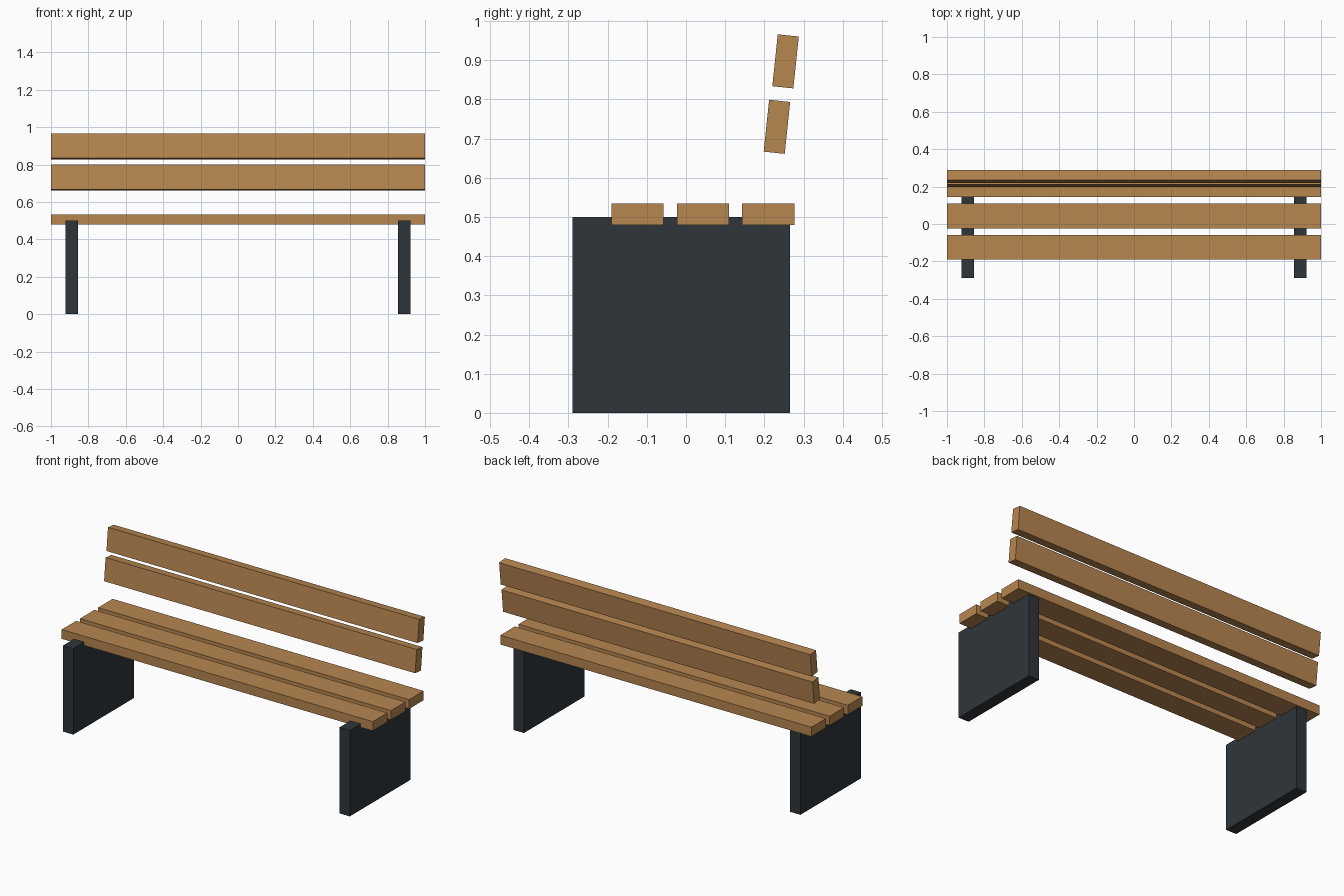
import bpy
from math import radians, sin, cos

if "Cube" in bpy.data.objects:
    bpy.data.objects.remove(bpy.data.objects["Cube"])


def material(name, color):
    mat = bpy.data.materials.new(name)
    mat.diffuse_color = color
    mat.use_nodes = True
    mat.node_tree.nodes["Principled BSDF"].inputs["Base Color"].default_value = mat.diffuse_color
    return mat


wood = material("wood", (0.47, 0.24, 0.08, 1))
dark = material("dark_metal", (0.028, 0.036, 0.042, 1))


def box(name, size, center, mat, tilt=0.0):
    bpy.ops.mesh.primitive_cube_add(size=1, location=center, rotation=(tilt, 0, 0))
    obj = bpy.context.object
    obj.name = name
    obj.scale = size
    obj.data.materials.append(mat)
    return obj


LENGTH, WIDTH, THICK, PITCH = 2.0, 0.133, 0.054, 0.167

# Slab legs, slightly let into the seat slats
for side, label in ((-1, "left"), (1, "right")):
    box(f"{label}_leg", (0.066, 0.556, 0.5), (side * 0.889, -0.012, 0.25), dark)

# Three flat seat slats
for i in range(3):
    box(f"seat_slat_{i + 1}", (LENGTH, WIDTH, THICK),
        (0, -0.124 + i * PITCH, 0.507), wood)

# Two backrest slats stepping up along the lean, which tips backwards
lean = radians(6)
for i in range(2):
    center = (0, 0.232 + i * 0.022, 0.730 + i * PITCH)
    box(f"back_slat_{i + 1}", (LENGTH, THICK, WIDTH), center, wood, -lean)
